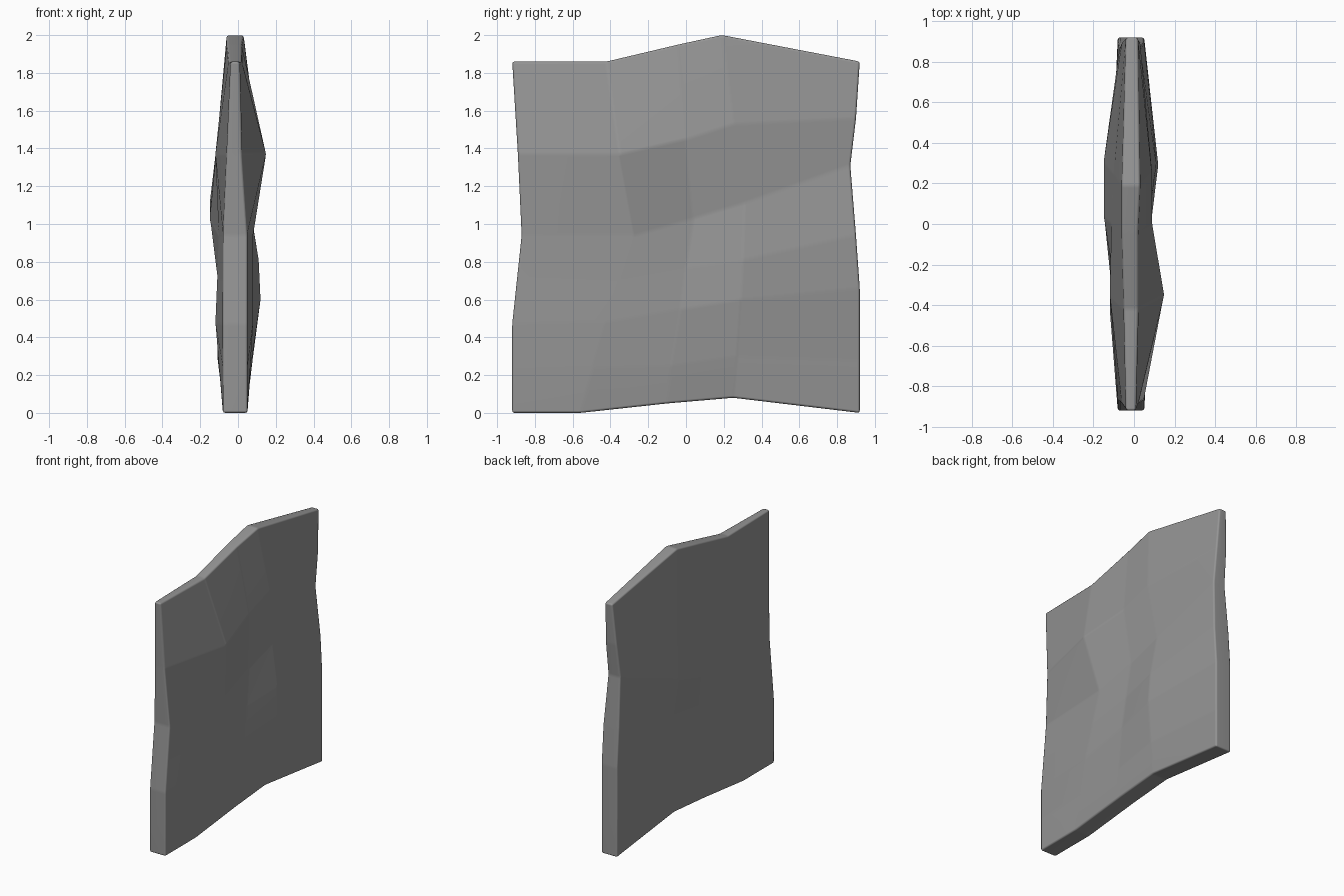
import bpy
import bmesh

cube = bpy.data.objects.get("Cube")
if cube:
    bpy.data.objects.remove(cube, do_unlink=True)

# One flat stone grey for the whole slab
stone = bpy.data.materials.new("stone_grey")
stone.use_nodes = True
grey = (0.3, 0.3, 0.3, 1.0)
stone.diffuse_color = grey
shader = stone.node_tree.nodes["Principled BSDF"]
shader.inputs["Base Color"].default_value = grey
shader.inputs["Roughness"].default_value = 0.8

# Columns from front to back, bottom to top, in hundredths of a unit:
# (depth y, height z, left surface x, right surface x)
front_rim = [(-92, 0, 5, -8), (-92, 47, 5, -8), (-87, 94, 5, -8),
             (-89, 137, 2, -6), (-92, 186, 1, -4)]
front_ridge = [(-56, 0, 5, -8), (-42, 48, 8, -12), (-27, 94, 8, -10),
               (-35, 137, 15, -12), (-42, 186, 2, -5)]
middle = [(-10, 5, 5, -8), (-8, 25, 7, -10), (-3, 55, 8, -9), (0, 77, 7, -10),
          (4, 103, 6, -15), (0, 145, 9, -11), (-4, 195, 2, -6)]
back_ridge = [(25, 8, 5, -8), (27, 30, 8, -11), (29, 60, 12, -9), (30, 81, 11, -10),
              (31, 111, 6, -15), (25, 153, 9, -10), (19, 200, 3, -6)]
back_rim = [(92, 0, 5, -8), (92, 28, 5, -8), (92, 66, 5, -8), (90, 94, 5, -8),
            (87, 131, 3, -7), (90, 156, 3, -6), (92, 186, 2, -4)]


def midpoint(a, b):
    return tuple((p + q) / 2 for p, q in zip(a, b))


def subdivide(column):
    """Add the two in-between rows that the front columns lack."""
    foot, low, mid, high, top = column
    return [foot, midpoint(foot, low), low, midpoint(low, mid), mid, high, top]


columns = [subdivide(front_rim), subdivide(front_ridge), middle, back_ridge, back_rim]
column_count, row_count = len(columns), len(middle)

# Two faceted skins
bm = bmesh.new()


def make_skin(side):
    return [[bm.verts.new((p[side] / 100, p[0] / 100, p[1] / 100)) for p in col]
            for col in columns]


left, right = make_skin(2), make_skin(3)
for skin in (left, right):
    for c in range(column_count - 1):
        for r in range(row_count - 1):
            bm.faces.new((skin[c][r], skin[c + 1][r], skin[c + 1][r + 1], skin[c][r + 1]))

# Rim joining the skins
rim = [(c, 0) for c in range(column_count)]
rim += [(column_count - 1, r) for r in range(1, row_count)]
rim += [(c, row_count - 1) for c in reversed(range(column_count - 1))]
rim += [(0, r) for r in reversed(range(1, row_count - 1))]
for (c, r), (d, s) in zip(rim, rim[1:] + rim[:1]):
    bm.faces.new((left[c][r], left[d][s], right[d][s], right[c][r]))
bmesh.ops.recalc_face_normals(bm, faces=bm.faces)

mesh = bpy.data.meshes.new("stone_slab")
bm.to_mesh(mesh)
bm.free()
mesh.materials.append(stone)
slab = bpy.data.objects.new("stone_slab", mesh)
bpy.context.collection.objects.link(slab)

# Soft worn edges, flat facets
for polygon in mesh.polygons:
    polygon.use_smooth = True
bevel = slab.modifiers.new("worn_edges", "BEVEL")
bevel.limit_method = "NONE"
bevel.width = 0.012
bevel.segments = 2
normals = slab.modifiers.new("flat_facets", "WEIGHTED_NORMAL")
normals.keep_sharp = True
